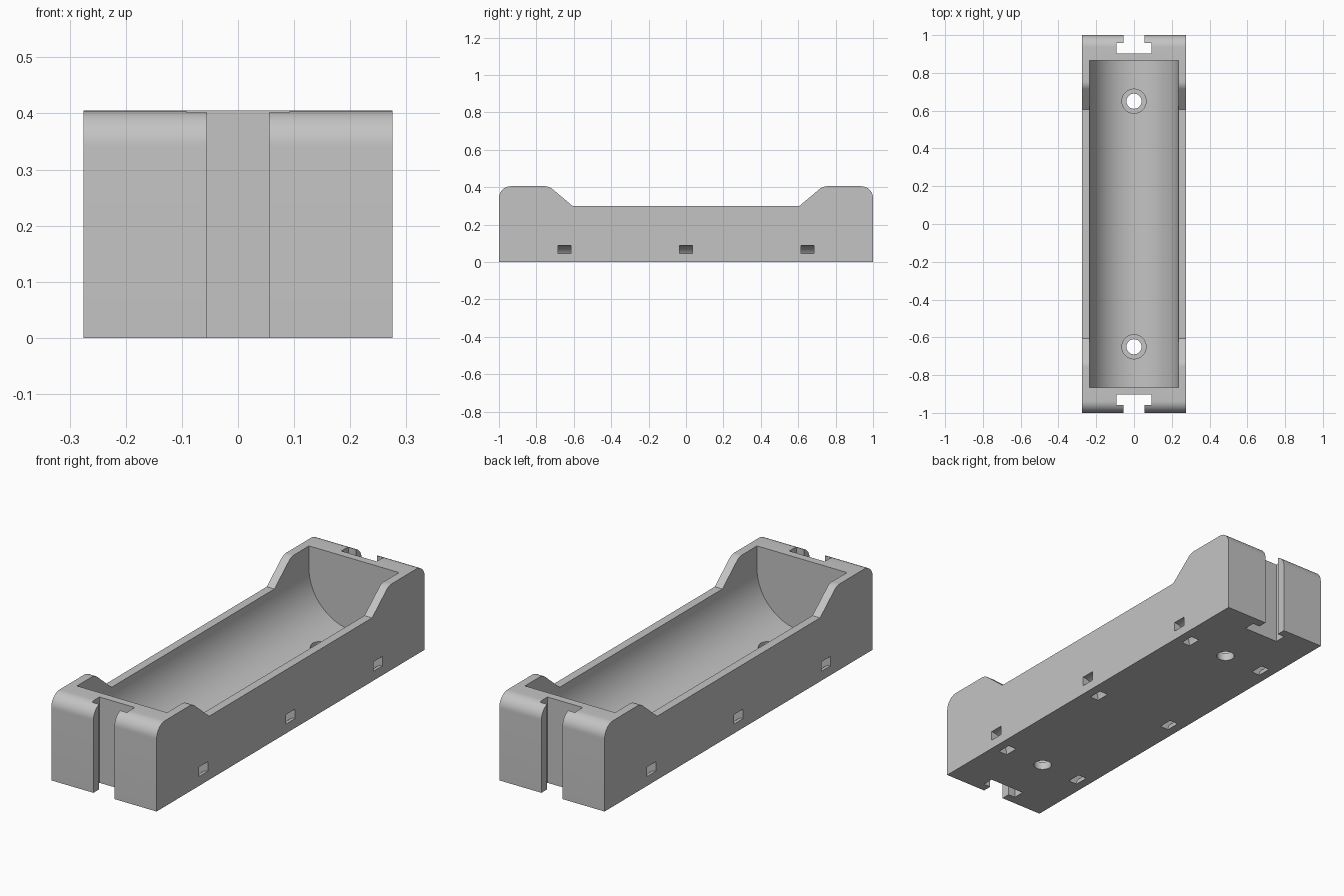
import bpy, bmesh, math

if "Cube" in bpy.data.objects:
    bpy.data.objects.remove(bpy.data.objects["Cube"])

HALF_W, HALF_L, TOP, RIM = 0.275, 1.0, 0.405, 0.3
BORE, CAVITY_L, HOLE_Y = 0.235, 0.865, 0.65

grey = bpy.data.materials.new("plain grey")
grey.use_nodes = True
colour = (0.55, 0.55, 0.55, 1)
grey.diffuse_color = colour
grey.node_tree.nodes["Principled BSDF"].inputs["Base Color"].default_value = colour


def arc(cx, cy, r, start, end, steps):
    """Points along a circular arc, angles in degrees."""
    angles = [math.radians(start + (end - start) * i / steps) for i in range(steps + 1)]
    return [(cx + r * math.cos(a), cy + r * math.sin(a)) for a in angles]


def prism(name, outline, axis, lo, hi):
    """Extrude a 2D outline along the x, y or z axis."""
    place = {"x": lambda p, t: (t, p[0], p[1]),
             "y": lambda p, t: (p[0], t, p[1]),
             "z": lambda p, t: (p[0], p[1], t)}[axis]
    bm = bmesh.new()
    ends = [[bm.verts.new(place(p, t)) for p in outline] for t in (lo, hi)]
    n = len(outline)
    for ring in ends:
        bm.faces.new(ring)
    for i in range(n):
        j = (i + 1) % n
        bm.faces.new((ends[0][i], ends[0][j], ends[1][j], ends[1][i]))
    bmesh.ops.recalc_face_normals(bm, faces=bm.faces)
    mesh = bpy.data.meshes.new(name)
    bm.to_mesh(mesh)
    bm.free()
    mesh.materials.append(grey)
    obj = bpy.data.objects.new(name, mesh)
    bpy.context.collection.objects.link(obj)
    return obj


# Body: side profile with rounded raised ends and a lower middle
fillet, slope = 0.063, 40
ramp_foot = 0.607
ramp_top = ramp_foot + (TOP - RIM) / math.tan(math.radians(slope))
shoulder = ramp_top + fillet * math.tan(math.radians(slope / 2))
half = [(HALF_L, 0)]
half += arc(HALF_L - fillet, TOP - fillet, fillet, 0, 90, 12)
half += arc(shoulder, TOP - fillet, fillet, 90, 90 + slope, 8)
half += [(ramp_foot, RIM)]
body = prism("cell_holder_body", half + [(-y, z) for y, z in reversed(half)],
             "x", -HALF_W, HALF_W)

cutters = []

# Round-bottomed cavity, open at the top
trough = arc(0, RIM, BORE, 180, 360, 64) + [(BORE, 0.6), (-BORE, 0.6)]
cutters.append(prism("cavity_cutter", trough, "y", -CAVITY_L, CAVITY_L))

for s in (-1, 1):
    # Screw holes with counterbores
    for name, r, lo in (("hole_cutter", 0.04, -0.1), ("counterbore_cutter", 0.064, 0.038)):
        circle = arc(0, s * HOLE_Y, r, 0, 360, 40)[:-1]
        cutters.append(prism(name, circle, "z", lo, 0.2))

    # T-shaped slots in the end walls
    side = [(0.055, 1.1), (0.055, 0.957), (0.092, 0.957), (0.092, 0.902)]
    tee = side + [(-x, y) for x, y in reversed(side)]
    cutters.append(prism("end_slot_cutter", [(x, s * y) for x, y in tee], "z", -0.1, 0.6))

    # Curved strap channels through the lower side edges
    channel = arc(HALF_W, 0, 0.089, 60, 210, 24) + arc(HALF_W, 0, 0.044, 210, 60, 24)
    for y in (-HOLE_Y, 0, HOLE_Y):
        cutters.append(prism("strap_channel_cutter", [(s * x, z) for x, z in channel],
                             "y", y - 0.034, y + 0.034))

# Apply the cuts and remove the cutters
bpy.ops.object.select_all(action="DESELECT")
bpy.context.view_layer.objects.active = body
body.select_set(True)
for cutter in cutters:
    cutter.hide_render = True
    mod = body.modifiers.new("cut", "BOOLEAN")
    mod.operation = "DIFFERENCE"
    mod.solver = "EXACT"
    mod.object = cutter
    bpy.ops.object.modifier_apply(modifier=mod.name)
    bpy.data.objects.remove(cutter)

bpy.ops.object.shade_smooth_by_angle(angle=math.radians(25))
